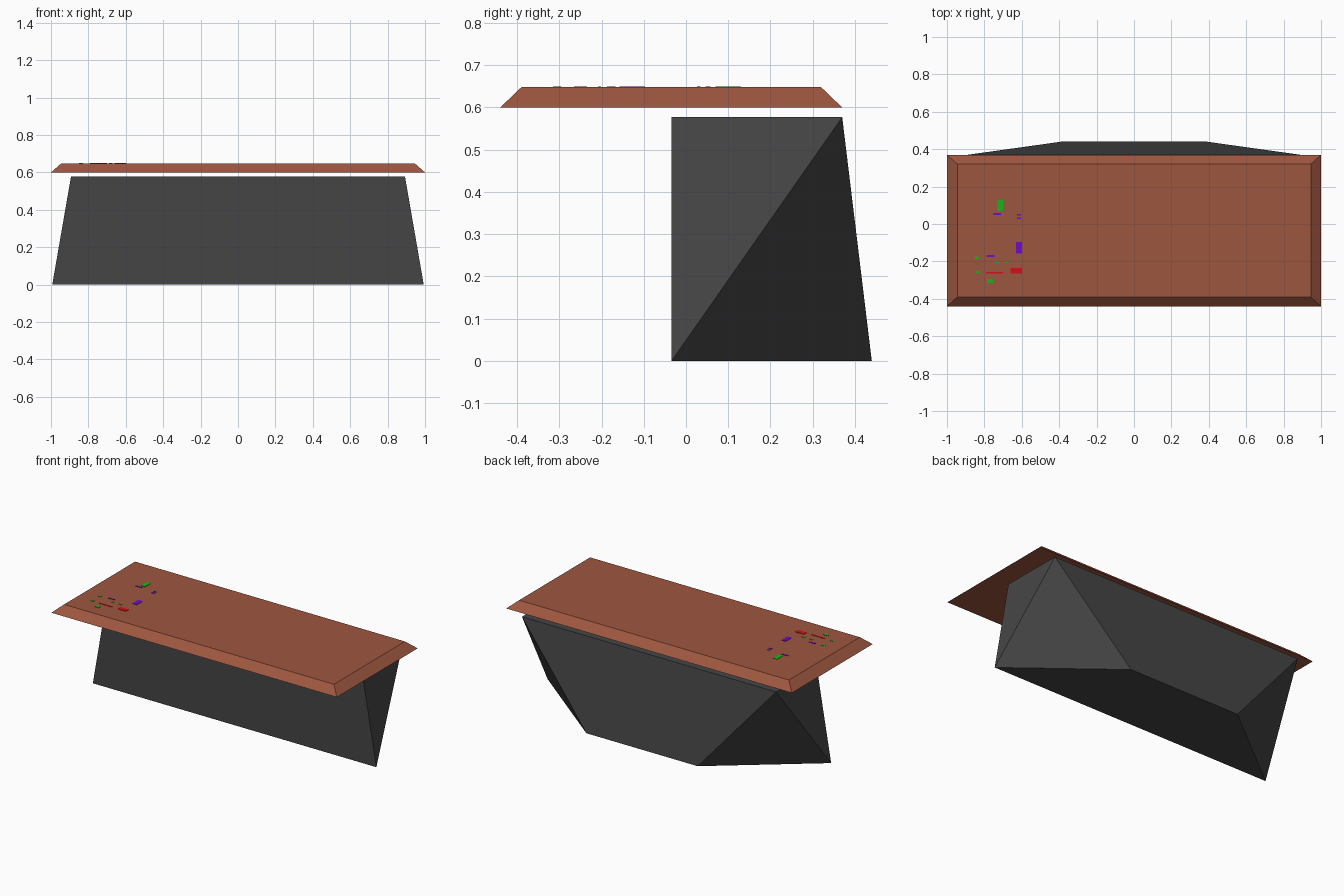
import bpy
import bmesh

if "Cube" in bpy.data.objects:
    bpy.data.objects.remove(bpy.data.objects["Cube"], do_unlink=True)


def material(name, r, g, b):
    m = bpy.data.materials.new(name)
    m.use_nodes = True
    m.diffuse_color = (r, g, b, 1)
    m.node_tree.nodes["Principled BSDF"].inputs["Base Color"].default_value = (r, g, b, 1)
    return m


brown = material("red_brown", 0.34, 0.093, 0.051)
charcoal = material("charcoal", 0.06, 0.06, 0.06)
red = material("red", 0.65, 0.005, 0.008)
green = material("green", 0.01, 0.45, 0.01)
purple = material("purple", 0.16, 0.003, 0.65)


def prism(name, mat, bottom, top, split_sides=False):
    """Block between two four-cornered rings, listed front right, front left, back left, back right."""
    bm = bmesh.new()
    b = [bm.verts.new(p) for p in bottom]
    t = [bm.verts.new(p) for p in top]
    bm.faces.new(b[::-1])
    bm.faces.new(t)
    bm.faces.new((b[0], b[1], t[1], t[0]))
    bm.faces.new((b[2], b[3], t[3], t[2]))
    for i, j, front in ((1, 2, 1), (3, 0, 0)):
        if split_sides:
            # diagonal fold from the lower front corner to the upper back corner
            back = j if front == i else i
            bm.faces.new((b[front], t[back], t[front]))
            bm.faces.new((b[front], b[back], t[back]))
        else:
            bm.faces.new((b[i], b[j], t[j], t[i]))
    bmesh.ops.recalc_face_normals(bm, faces=bm.faces)
    mesh = bpy.data.meshes.new(name)
    bm.to_mesh(mesh)
    bm.free()
    mesh.materials.append(mat)
    obj = bpy.data.objects.new(name, mesh)
    bpy.context.collection.objects.link(obj)
    return obj


def ring(front_half, back_half, front, back, z):
    return [(-front_half, front, z), (front_half, front, z),
            (back_half, back, z), (-back_half, back, z)]


# Pedestal with a folded face at each end
prism("pedestal", charcoal,
      ring(0.993, 0.39, -0.034, 0.44, 0),
      ring(0.893, 0.89, -0.034, 0.37, 0.577), split_sides=True)

# Bevelled table top floating just above the pedestal
prism("table_top", brown,
      ring(1, 1, -0.44, 0.37, 0.6),
      ring(0.945, 0.945, -0.39, 0.32, 0.648))

# Small coloured marks on the right end of the top: x, y, width, depth
marks = {
    green: [(-0.715, 0.1, 0.03, 0.06), (-0.84, -0.18, 0.02, 0.015),
            (-0.84, -0.257, 0.02, 0.01), (-0.77, -0.305, 0.03, 0.02),
            (-0.735, -0.205, 0.02, 0.008), (-0.68, -0.205, 0.02, 0.008)],
    purple: [(-0.73, 0.053, 0.04, 0.01), (-0.615, 0.05, 0.02, 0.008),
             (-0.615, 0.03, 0.02, 0.008), (-0.615, -0.127, 0.03, 0.06),
             (-0.765, -0.172, 0.04, 0.01)],
    red: [(-0.63, -0.25, 0.06, 0.03), (-0.745, -0.26, 0.09, 0.008)],
}
for mat, spots in marks.items():
    for x, y, w, d in spots:
        rings = [[(x + sx * w / 2, y + sy * d / 2, z)
                  for sx, sy in ((-1, -1), (1, -1), (1, 1), (-1, 1))]
                 for z in (0.645, 0.65)]
        prism(mat.name + "_mark", mat, *rings)
